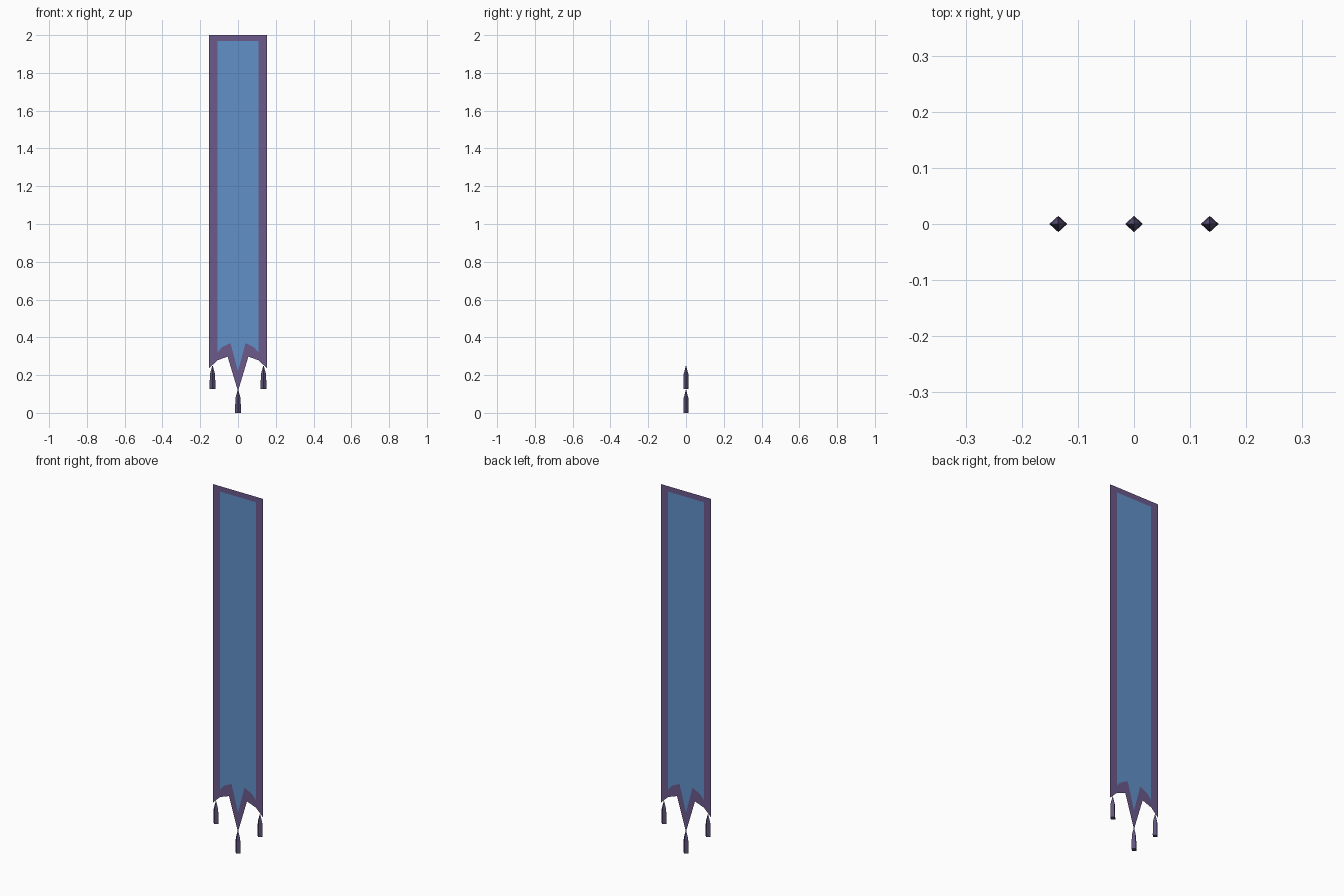
import bpy

if "Cube" in bpy.data.objects:
    bpy.data.objects.remove(bpy.data.objects["Cube"])

def material(name, rgb):
    m = bpy.data.materials.new(name)
    m.diffuse_color = (*rgb, 1)
    m.use_nodes = True
    m.node_tree.nodes["Principled BSDF"].inputs["Base Color"].default_value = m.diffuse_color
    return m

purple = material("trim_purple", (0.15, 0.10, 0.26))
blue = material("cloth_blue", (0.12, 0.28, 0.58))
dark = material("tassel_purple", (0.12, 0.09, 0.21))

def make(name, verts, faces, mat):
    me = bpy.data.meshes.new(name)
    me.from_pydata(verts, [], faces)
    me.materials.append(mat)
    me.validate()
    ob = bpy.data.objects.new(name, me)
    bpy.context.collection.objects.link(ob)
    return ob

# Left half outlines (x, z), from top centre round to the middle point
outer = [(0, 2.0), (-.153, 2.0), (-.153, .236), (-.11, .278), (-.055, .298), (0, .115)]
inner = [(0, 1.97), (-.109, 1.97), (-.109, .32), (-.085, .347), (-.04, .37), (0, .22)]

def flat(points, s):
    return [(s * x, 0, z) for x, z in points]

def winding(face, s):
    return face if s > 0 else face[::-1]

# Trim: ribbon of quads between the two outlines, both halves
verts, faces = [], []
n = len(outer)
for s in (1, -1):
    b = len(verts)
    verts += flat(outer, s) + flat(inner, s)
    faces += [winding((b + i, b + i + 1, b + n + i + 1, b + n + i), s) for i in range(n - 1)]
make("banner_trim", verts, faces, purple)

# Cloth panel: vertical strips from the top edge to the scalloped hem
verts, faces = [], []
hem = inner[2:]
k = len(hem)
for s in (1, -1):
    b = len(verts)
    verts += flat(hem, s) + flat([(x, 1.97) for x, z in hem], s)
    faces += [winding((b + i, b + i + 1, b + k + i + 1, b + k + i), s) for i in range(k - 1)]
make("banner_cloth", verts, faces, blue)

# Tassels: four-sided, pointed at the top, slightly flared to the base
def tassel(name, x, z):
    verts = []
    for h, rx, ry in ((0, .016, .0145), (.08, .0135, .012)):
        verts += [(x + rx, 0, z + h), (x, ry, z + h), (x - rx, 0, z + h), (x, -ry, z + h)]
    verts.append((x, 0, z + .126))
    faces = [(3, 2, 1, 0)]
    for i in range(4):
        j = (i + 1) % 4
        faces += [(i, j, 4 + j, 4 + i), (4 + i, 4 + j, 8)]
    make(name, verts, faces, dark)

tassel("tassel_left", -.135, .127)
tassel("tassel_middle", 0, 0)
tassel("tassel_right", .135, .127)
